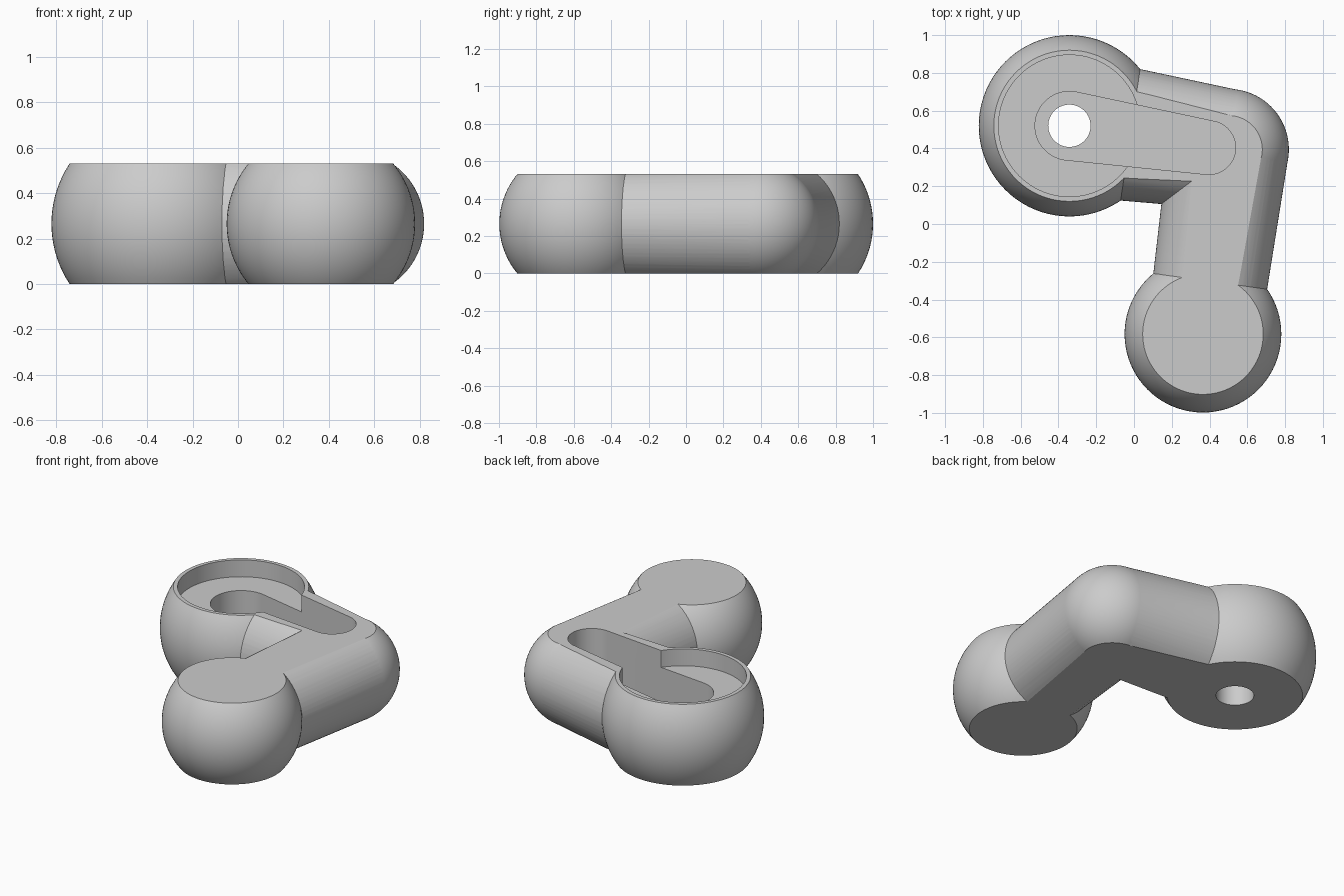
import bpy, bmesh, math
from mathutils import Vector, Matrix

cube = bpy.data.objects.get("Cube")
if cube:
    bpy.data.objects.remove(cube)

HEIGHT = 0.53
MID = HEIGHT / 2
big = Vector((-0.342, 0.52, MID))
elbow = Vector((0.50, 0.395, MID))
small = Vector((0.365, -0.583, MID))
slot_end = Vector((0.396, 0.404, MID))

grey = bpy.data.materials.new("light grey")
grey.diffuse_color = (0.6, 0.6, 0.6, 1)
grey.use_nodes = True
grey.node_tree.nodes["Principled BSDF"].inputs["Base Color"].default_value = (0.6, 0.6, 0.6, 1)


def make(name, bm):
    bmesh.ops.recalc_face_normals(bm, faces=bm.faces)
    mesh = bpy.data.meshes.new(name)
    bm.to_mesh(mesh)
    bm.free()
    mesh.materials.append(grey)
    obj = bpy.data.objects.new(name, mesh)
    bpy.context.collection.objects.link(obj)
    return obj


def ball(name, centre, radius):
    bm = bmesh.new()
    bmesh.ops.create_uvsphere(bm, u_segments=80, v_segments=48, radius=radius,
                              matrix=Matrix.Translation(centre))
    return make(name, bm)


def tube(name, start, end, r_start, r_end):
    axis = end - start
    turn = axis.to_track_quat('Z', 'Y').to_matrix().to_4x4()
    bm = bmesh.new()
    bmesh.ops.create_cone(bm, cap_ends=True, segments=72, radius1=r_start, radius2=r_end,
                          depth=axis.length, matrix=Matrix.Translation((start + end) / 2) @ turn)
    return make(name, bm)


def capsule(name, circles, bottom, top, steps=96):
    """Prism around the outline that wraps the given (centre, radius) circles."""
    bm = bmesh.new()
    ring = []
    for i in range(steps):
        a = 2 * math.pi * i / steps
        d = Vector((math.cos(a), math.sin(a), 0))
        c, r = max(circles, key=lambda cr: cr[0].dot(d) + cr[1])
        p = c + d * r
        ring.append(bm.verts.new((p.x, p.y, bottom)))
    face = bm.faces.new(ring)
    up = bmesh.ops.extrude_face_region(bm, geom=[face])["geom"]
    bmesh.ops.translate(bm, vec=(0, 0, top - bottom),
                        verts=[v for v in up if isinstance(v, bmesh.types.BMVert)])
    return make(name, bm)


def combine(target, other, operation):
    mod = target.modifiers.new(other.name, 'BOOLEAN')
    mod.operation, mod.object, mod.solver = operation, other, 'EXACT'
    graph = bpy.context.evaluated_depsgraph_get()
    result = bpy.data.meshes.new_from_object(target.evaluated_get(graph))
    target.modifiers.clear()
    target.data = result
    bpy.data.objects.remove(other)


# Bent arm with a ball at each end
body = ball("bent_arm_body", big, 0.48)
for part in (tube("upper_arm", big, elbow, 0.372, 0.319),
             ball("elbow_ball", elbow, 0.32),
             tube("lower_arm", small, elbow, 0.298, 0.3195),
             ball("small_ball", small, 0.415)):
    combine(body, part, 'UNION')

# Flat top and bottom
slab = bmesh.new()
bmesh.ops.create_cube(slab, size=1, matrix=Matrix.Translation((0, 0, MID))
                      @ Matrix.Diagonal((4, 4, HEIGHT, 1)))
combine(body, make("flat_slab", slab), 'INTERSECT')

# Round pocket, deeper slot along the arm, and through hole
for cutter in (capsule("round_pocket", [(big, 0.375)], HEIGHT - 0.11, 1),
               capsule("slot", [(big, 0.182), (slot_end, 0.142)], 0.15, 1),
               capsule("through_hole", [(big, 0.112)], -1, 1)):
    combine(body, cutter, 'DIFFERENCE')

bpy.ops.object.select_all(action='DESELECT')
body.select_set(True)
bpy.context.view_layer.objects.active = body
bpy.ops.object.shade_smooth_by_angle(angle=math.radians(25))
